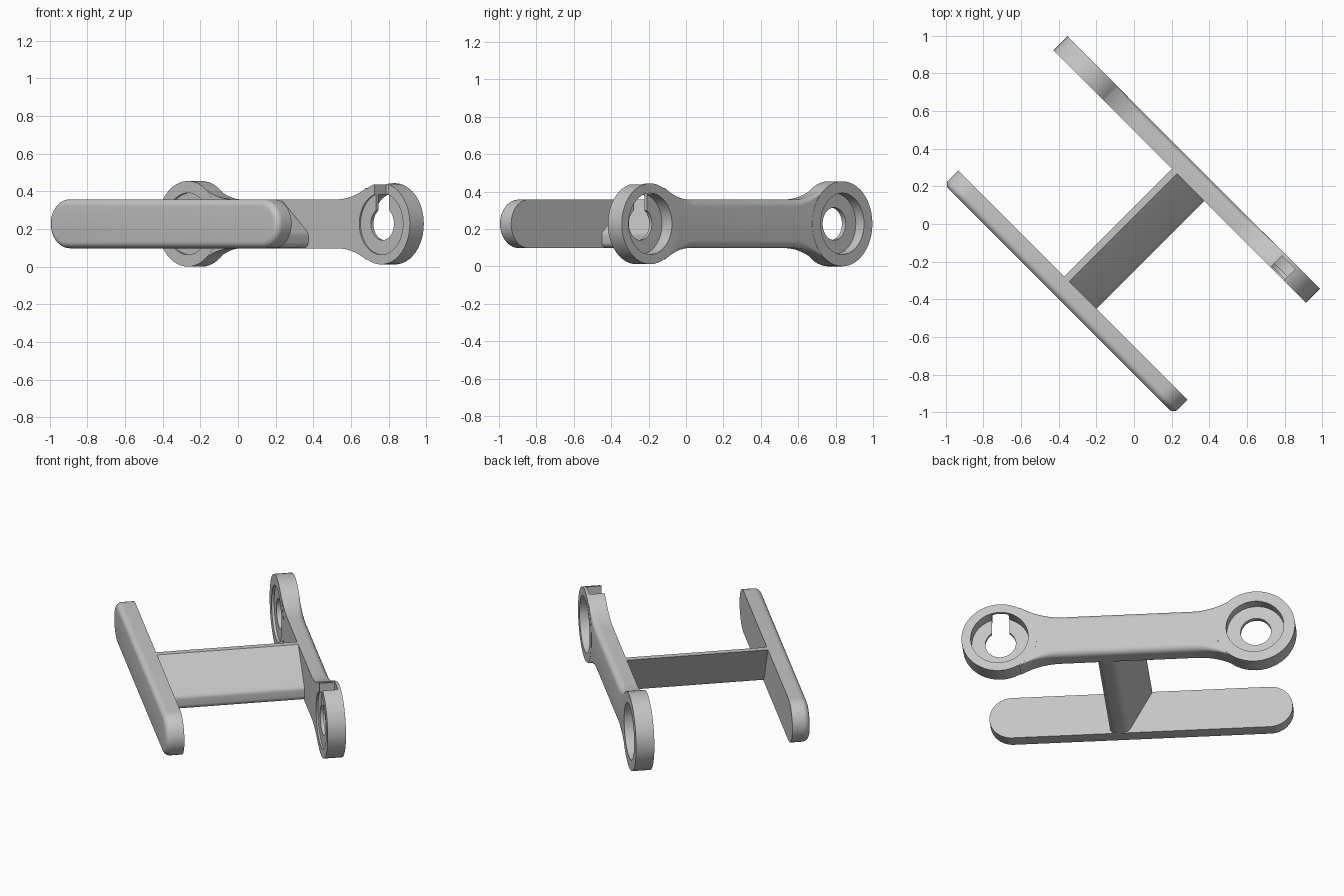
import bpy, bmesh
from math import sin, cos, pi, sqrt, radians
from mathutils import Matrix

if "Cube" in bpy.data.objects:
    bpy.data.objects.remove(bpy.data.objects["Cube"], do_unlink=True)

grey = bpy.data.materials.new("light_grey")
grey.use_nodes = True
grey.diffuse_color = (0.56, 0.56, 0.56, 1)
grey.node_tree.nodes["Principled BSDF"].inputs["Base Color"].default_value = grey.diffuse_color

# Parts are drawn with bars along x, then turned 45 degrees about z
TURN = Matrix.Rotation(radians(-45), 4, "Z")
MID = 0.228          # height of the centre line
HALF = 0.13          # half height of the bars
FRONT, BACK = 0.35, 0.455


def loft(name, sections):
    """Skin a row of matching closed sections and cap both ends."""
    bm = bmesh.new()
    rings = [[bm.verts.new(p) for p in s] for s in sections]
    n = len(rings[0])
    for a, b in zip(rings, rings[1:]):
        for i in range(n):
            j = (i + 1) % n
            bm.faces.new((a[i], a[j], b[j], b[i]))
    bm.faces.new(rings[0])
    bm.faces.new(rings[-1])
    bmesh.ops.recalc_face_normals(bm, faces=bm.faces)
    bm.transform(TURN)
    mesh = bpy.data.meshes.new(name)
    bm.to_mesh(mesh)
    bm.free()
    mesh.materials.append(grey)
    obj = bpy.data.objects.new(name, mesh)
    bpy.context.collection.objects.link(obj)
    return obj


def prism(name, outline, y0, y1):
    return loft(name, [[(x, y, z) for x, z in outline] for y in (y0, y1)])


def arc(cx, cz, r, a0, a1, n):
    return [(cx + r * cos(radians(a0 + (a1 - a0) * i / n)),
             cz + r * sin(radians(a0 + (a1 - a0) * i / n))) for i in range(n + 1)]


def disc(name, x, r, y0, y1):
    return prism(name, arc(x, MID, r, 0, 360, 48)[:-1], y0, y1)


def combine(target, tool, operation):
    mod = target.modifiers.new("join", "BOOLEAN")
    mod.operation, mod.solver, mod.object = operation, "EXACT", tool
    bpy.context.view_layer.objects.active = target
    bpy.ops.object.modifier_apply(modifier=mod.name)
    bpy.data.objects.remove(tool, do_unlink=True)


def smooth(obj):
    bpy.ops.object.select_all(action="DESELECT")
    obj.select_set(True)
    bpy.context.view_layer.objects.active = obj
    bpy.ops.object.shade_smooth_by_angle(angle=radians(32))


# Front bar: capsule outline with a rounded outer edge
def capsule(shrink):
    r = HALF - shrink
    return arc(0.732, MID, r, -90, 90, 20) + arc(-0.732, MID, r, 90, 270, 20)


EDGE = 0.035
layers = [(0, -0.46)]
for i in range(7):
    a = i * pi / 12
    layers.append((EDGE * (1 - cos(a)), -0.565 + EDGE * (1 - sin(a))))
smooth(loft("front_bar", [[(x, y, z) for x, z in capsule(s)] for s, y in layers]))

# Slanted connecting web between the two bars
web = [(-0.064, 0.358), (-0.028, 0.358), (0.16, 0.195)]
web += arc(0.147, 0.165, 0.03, 40, 0, 4)
web += arc(0.147, 0.13, 0.03, 0, -90, 6)
web += arc(0.1, 0.145, 0.045, -90, -153, 6)
smooth(prism("connecting_web", web, -0.47, FRONT + 0.01))

# Back bar: straight middle flaring into the two rings, with rounded back edges
RING_X, START = 0.725, 0.39
RING_R = 0.222
dx = RING_X - START
FILLET = (dx * dx + HALF ** 2 - RING_R ** 2) / (2 * (RING_R - HALF))
END = RING_X - dx * RING_R / (RING_R + FILLET)


def bar_section(x):
    flare = max(0, abs(x) - START)
    h = HALF + FILLET - sqrt(FILLET ** 2 - flare ** 2)
    b = 0.04 * max(0.05, 1 - flare / (END - START))
    back, front = BACK - 0.001, FRONT + 0.001
    top = arc(back - b, h - b, b, 0, 90, 6)
    pts = [(front, -h)] + [(y, -z) for y, z in reversed(top)] + top + [(front, h)]
    return [(x, y, MID + z) for y, z in pts]


steps = [START + (END - START) * i / 12 for i in range(13)]
back_bar = loft("back_bar", [bar_section(x) for x in [-s for s in reversed(steps)] + steps])

# Rings: outer disc, shallow front recess, deep back recess and a centre hole
for x, r, web_front, web_back in ((-0.727, 0.2275, 0.365, 0.393),
                                  (RING_X, 0.216, 0.36, 0.38)):
    combine(back_bar, disc("ring", x, r, FRONT, BACK), "UNION")
    for cut_r, y0, y1 in ((0.164, 0.3, web_front), (0.164, web_back, 0.5), (0.087, 0.3, 0.5)):
        combine(back_bar, disc("cutter", x, cut_r, y0, y1), "DIFFERENCE")

# Keyhole slot, open at the top and front of one ring
slot = [(RING_X - 0.05, MID), (RING_X + 0.05, MID), (RING_X + 0.05, 0.55), (RING_X - 0.05, 0.55)]
combine(back_bar, prism("cutter", slot, 0.3, 0.437), "DIFFERENCE")
smooth(back_bar)
